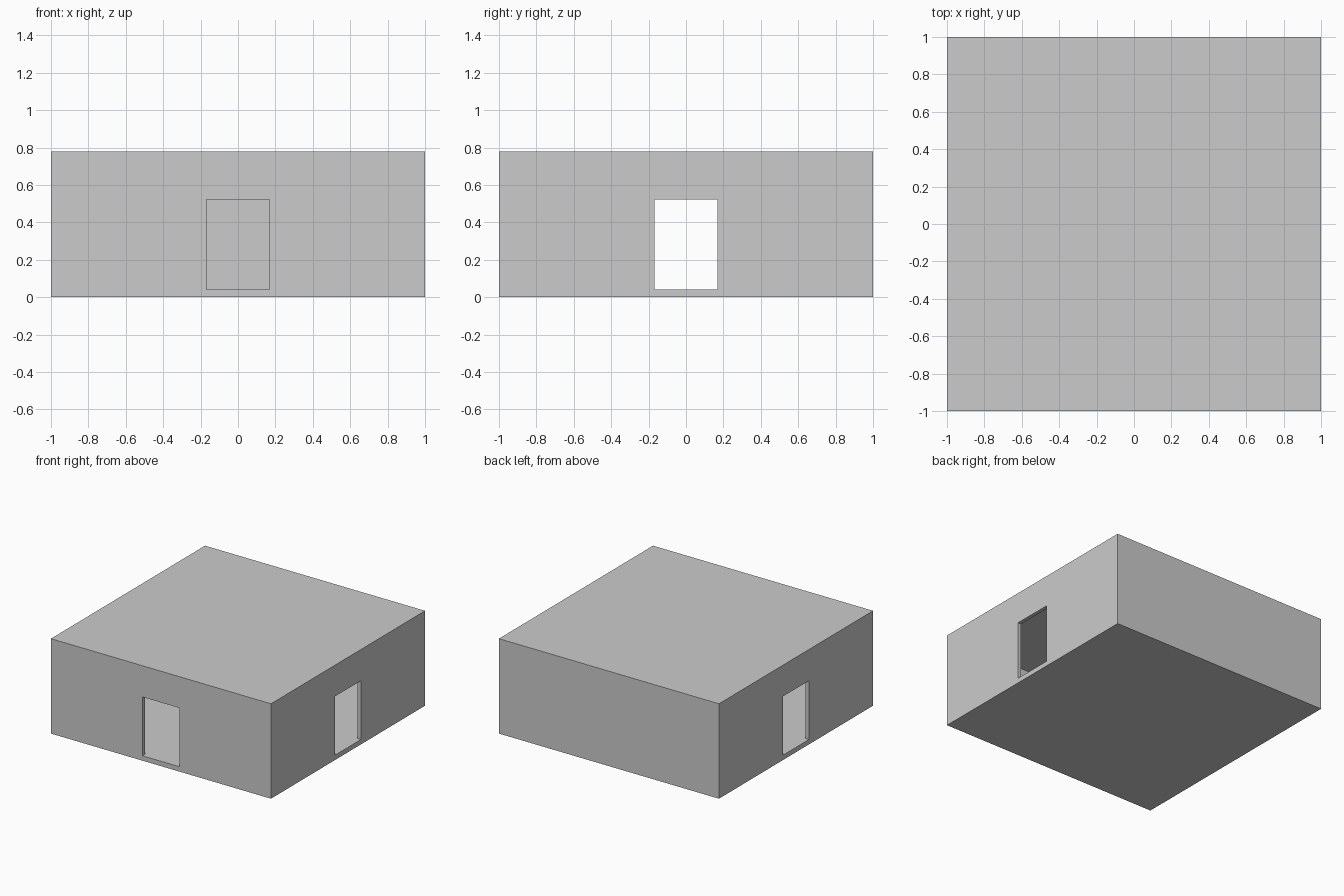
import bpy

if "Cube" in bpy.data.objects:
    bpy.data.objects.remove(bpy.data.objects["Cube"])

W, H = 2.0, 0.78          # outer width and height
T = 0.03                  # wall thickness
SLAB = 0.04               # floor and roof thickness
DOOR_W, DOOR_Z0, DOOR_Z1 = 0.336, 0.04, 0.523


def box(name, lo, hi):
    centre = [(a + b) / 2 for a, b in zip(lo, hi)]
    bpy.ops.mesh.primitive_cube_add(size=1, location=centre)
    ob = bpy.context.object
    ob.name = name
    ob.scale = [b - a for a, b in zip(lo, hi)]
    bpy.ops.object.transform_apply(location=True, rotation=False, scale=True)
    return ob


def cut(target, cutter):
    mod = target.modifiers.new("cut", 'BOOLEAN')
    mod.operation = 'DIFFERENCE'
    mod.solver = 'EXACT'
    mod.object = cutter
    bpy.context.view_layer.objects.active = target
    bpy.ops.object.modifier_apply(modifier=mod.name)
    bpy.data.objects.remove(cutter, do_unlink=True)


# Hollow room shell with floor and flat roof
R, D = W / 2, DOOR_W / 2
room = box("room", (-R, -R, 0), (R, R, H))
cut(room, box("hollow", (-R + T, -R + T, SLAB), (R - T, R - T, H - SLAB)))

# Doorways: one straight through left and right walls, one in the front wall
cut(room, box("side_doorways", (-R - 0.1, -D, DOOR_Z0), (R + 0.1, D, DOOR_Z1)))
cut(room, box("front_doorway", (-D, -R - 0.1, DOOR_Z0), (D, 0, DOOR_Z1)))
